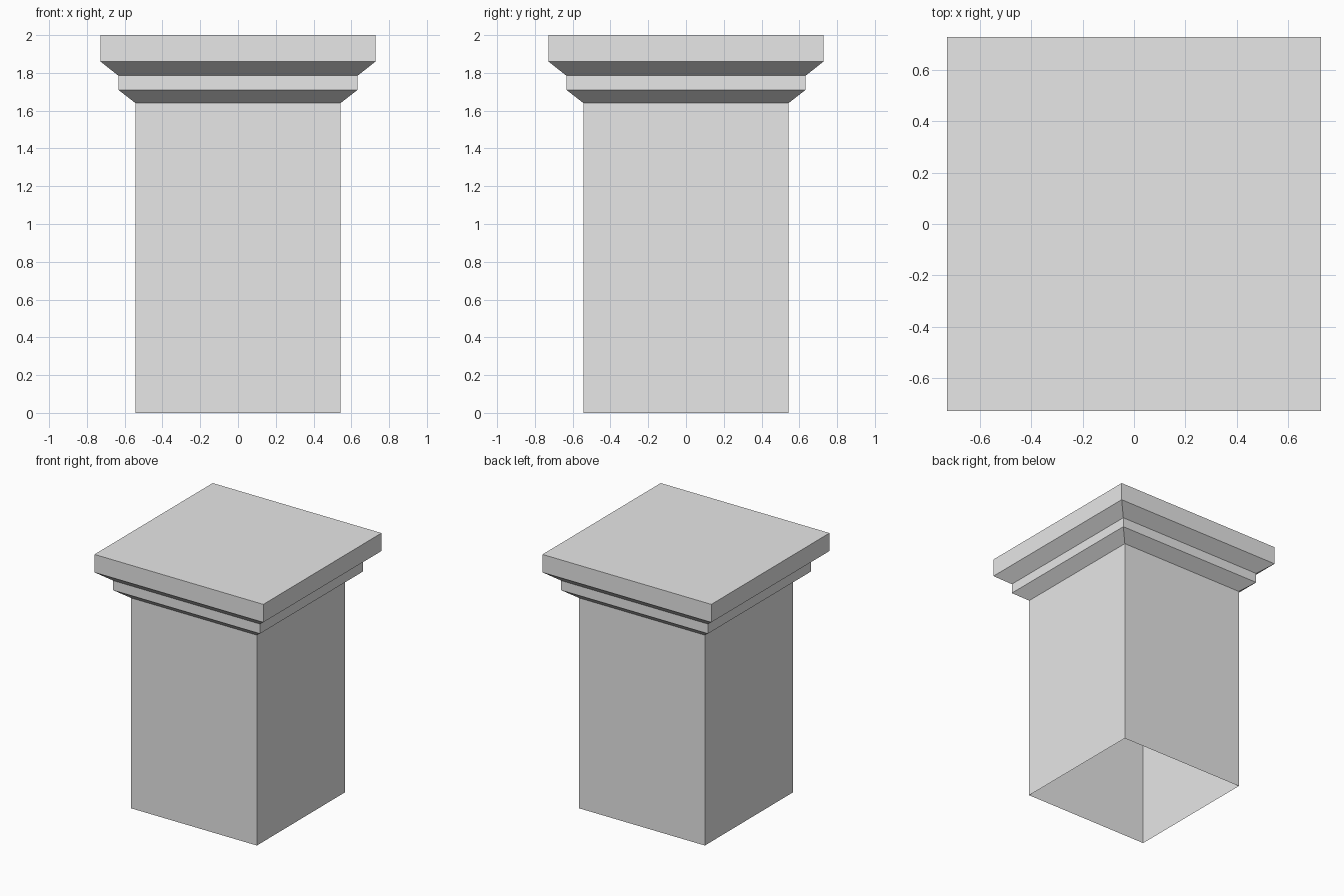
import bpy
import bmesh

cube = bpy.data.objects.get("Cube")
if cube:
    bpy.data.objects.remove(cube, do_unlink=True)

# Plain stone colour
stone = bpy.data.materials.new("stone_grey")
stone.use_nodes = True
stone.diffuse_color = (0.8, 0.8, 0.8, 1)
stone.node_tree.nodes["Principled BSDF"].inputs["Base Color"].default_value = (0.8, 0.8, 0.8, 1)


def square_loft(name, profile, close_top=False):
    """Skin square rings given as (half width, height), bottom to top."""
    bm = bmesh.new()
    corners = ((-1, -1), (1, -1), (1, 1), (-1, 1))
    rings = [[bm.verts.new((x * half, y * half, z)) for x, y in corners]
             for half, z in profile]
    for low, high in zip(rings, rings[1:]):
        for i in range(4):
            j = (i + 1) % 4
            bm.faces.new((low[i], low[j], high[j], high[i]))
    if close_top:
        bm.faces.new(rings[-1])
    mesh = bpy.data.meshes.new(name)
    bm.to_mesh(mesh)
    bm.free()
    mesh.materials.append(stone)
    obj = bpy.data.objects.new(name, mesh)
    bpy.context.collection.objects.link(obj)
    return obj


SHAFT, BAND, SLAB = 0.543, 0.633, 0.728

# Hollow shaft, open at the bottom
square_loft("shaft", [(SHAFT, 0), (SHAFT, 1.64)])

# Stepped capital: flare, band, flare, slab
square_loft("capital", [(SHAFT, 1.64), (BAND, 1.71), (BAND, 1.785),
                        (SLAB, 1.86), (SLAB, 2)], close_top=True)
